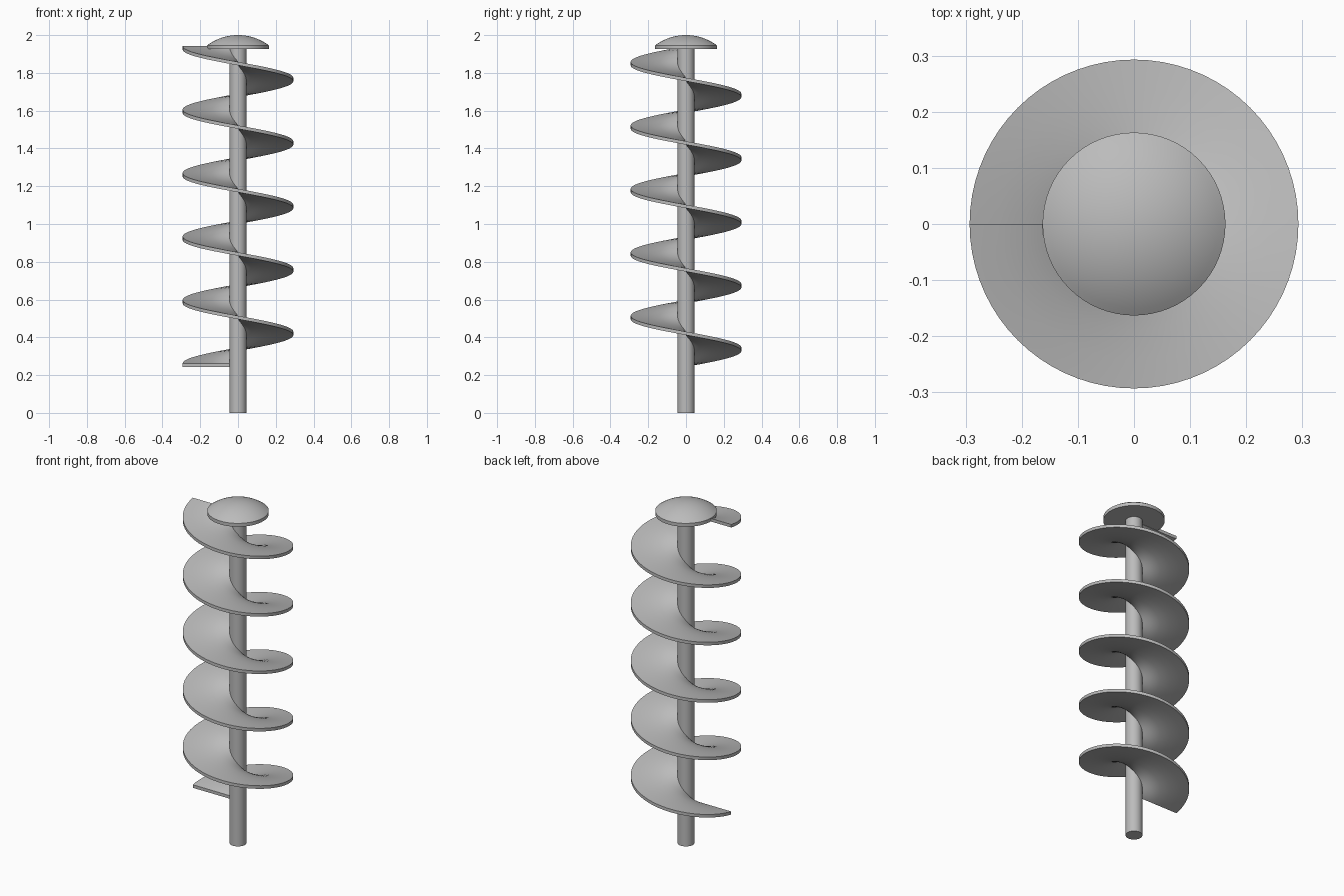
import bpy
import bmesh
import math

cube = bpy.data.objects.get("Cube")
if cube:
    bpy.data.objects.remove(cube, do_unlink=True)

# Single grey metal
metal = bpy.data.materials.new("grey_metal")
metal.use_nodes = True
grey = (0.5, 0.5, 0.5, 1)
metal.diffuse_color = grey
metal.node_tree.nodes["Principled BSDF"].inputs["Base Color"].default_value = grey


def finish(name, bm):
    """Turn a bmesh into a smooth object with sharp edges kept."""
    bmesh.ops.recalc_face_normals(bm, faces=bm.faces)
    mesh = bpy.data.meshes.new(name)
    bm.to_mesh(mesh)
    bm.free()
    mesh.materials.append(metal)
    obj = bpy.data.objects.new(name, mesh)
    bpy.context.collection.objects.link(obj)
    bpy.ops.object.select_all(action='DESELECT')
    obj.select_set(True)
    bpy.context.view_layer.objects.active = obj
    bpy.ops.object.shade_smooth_by_angle(angle=math.radians(35))
    return obj


def lathe(name, profile, steps=64):
    """Revolve (radius, z) points that start and end on the axis."""
    bm = bmesh.new()
    verts = [bm.verts.new((r, 0, z)) for r, z in profile]
    edges = [bm.edges.new(pair) for pair in zip(verts, verts[1:])]
    bmesh.ops.spin(bm, geom=verts + edges, cent=(0, 0, 0), axis=(0, 0, 1),
                   angle=math.tau, steps=steps)
    bmesh.ops.remove_doubles(bm, verts=bm.verts, dist=1e-5)
    return finish(name, bm)


def helix(name, inner, outer, z0, pitch, thick, turns, steps=72, cuts=5):
    """Sweep a thin radial strip up the shaft, clockwise seen from above."""
    radii = [inner + (outer - inner) * i / cuts for i in range(cuts + 1)]
    section = [(r, 0) for r in radii] + [(r, thick) for r in reversed(radii)]
    bm = bmesh.new()
    rings = []
    for s in range(turns * steps + 1):
        a = math.pi - math.tau * s / steps
        z = z0 + pitch * s / steps
        rings.append([bm.verts.new((r * math.cos(a), r * math.sin(a), z + h))
                      for r, h in section])
    n = len(section)
    for a, b in zip(rings, rings[1:]):
        for i in range(n):
            j = (i + 1) % n
            bm.faces.new((a[i], a[j], b[j], b[i]))
    bm.faces.new(rings[0])
    bm.faces.new(rings[-1])
    return finish(name, bm)


# Central shaft
shaft_r = 0.045
lathe("shaft", [(0, 0), (shaft_r, 0), (shaft_r, 1.94), (0, 1.94)])

# Domed cap with a short vertical rim
cap_r, rim_z, top_z = 0.163, 1.946, 2.0
rise = top_z - rim_z
ball = (cap_r ** 2 + rise ** 2) / (2 * rise)
sweep = math.asin(cap_r / ball)
dome = [(ball * math.sin(sweep * i / 12), top_z - ball * (1 - math.cos(sweep * i / 12)))
        for i in range(12, -1, -1)]
lathe("domed_cap", [(0, 1.926), (cap_r, 1.926)] + dome)

# Spiral blade
helix("spiral_blade", inner=0.035, outer=0.293, z0=0.244, pitch=0.336,
      thick=0.018, turns=5)
